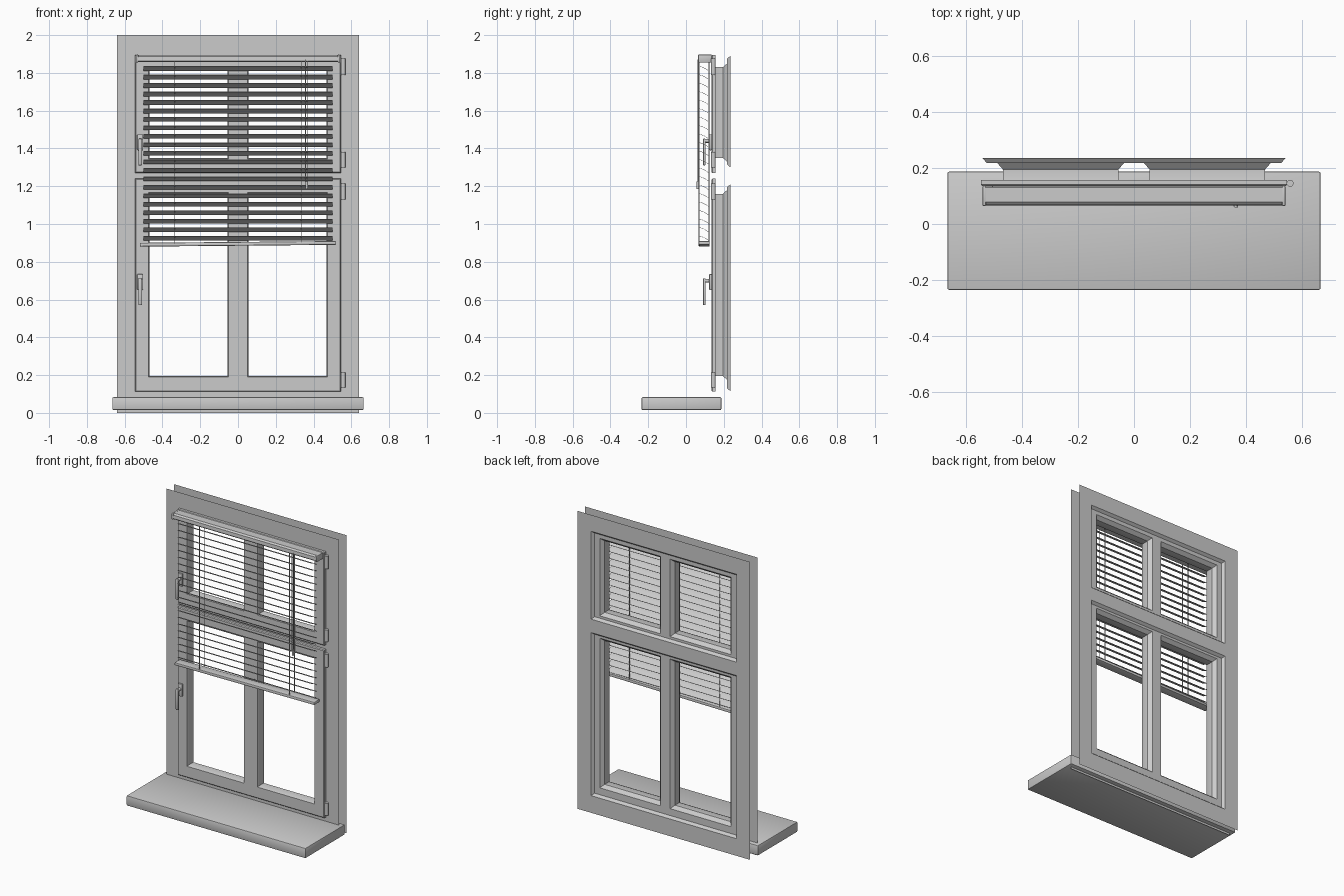
import bpy, bmesh, math
from mathutils import Matrix, Vector

if "Cube" in bpy.data.objects:
    bpy.data.objects.remove(bpy.data.objects["Cube"])


def finish(name, bm, angle=30, merge=True):
    if merge:
        bmesh.ops.remove_doubles(bm, verts=bm.verts, dist=0.0002)
    me = bpy.data.meshes.new(name)
    bm.to_mesh(me)
    bm.free()
    ob = bpy.data.objects.new(name, me)
    bpy.context.collection.objects.link(ob)
    bpy.ops.object.select_all(action='DESELECT')
    ob.select_set(True)
    bpy.context.view_layer.objects.active = ob
    bpy.ops.object.shade_smooth_by_angle(angle=math.radians(angle))
    return ob


def grow(r, d):
    return (r[0] - d, r[1] + d, r[2] - d, r[3] + d)


# flat sheet (x0, x1, z0, z1) at depth y with rectangular holes
def sheet(bm, outer, holes, y, back=False):
    xs = sorted({v for r in [outer] + holes for v in r[:2]})
    zs = sorted({v for r in [outer] + holes for v in r[2:]})
    for x0, x1 in zip(xs, xs[1:]):
        for z0, z1 in zip(zs, zs[1:]):
            cx, cz = (x0 + x1) / 2, (z0 + z1) / 2
            if any(h[0] < cx < h[1] and h[2] < cz < h[3] for h in holes):
                continue
            c = [(x0, z0), (x1, z0), (x1, z1), (x0, z1)]
            if back:
                c.reverse()
            bm.faces.new([bm.verts.new((x, y, z)) for x, z in c])


# walls linking a series of (rectangle, depth) outlines
def loft(bm, steps, inward=True):
    rings = [[bm.verts.new((x, y, z)) for x, z in
              ((r[0], r[2]), (r[1], r[2]), (r[1], r[3]), (r[0], r[3]))] for r, y in steps]
    for a, b in zip(rings, rings[1:]):
        for i in range(4):
            j = (i + 1) % 4
            q = [a[i], b[i], b[j], a[j]]
            bm.faces.new(q[::-1] if inward else q)


# closed (y, z) profile swept along x
def sweep_x(bm, pts, x0, x1):
    a = [bm.verts.new((x0, y, z)) for y, z in pts]
    b = [bm.verts.new((x1, y, z)) for y, z in pts]
    n = len(pts)
    fs = [bm.faces.new(a), bm.faces.new(b[::-1])]
    fs += [bm.faces.new((a[i], b[i], b[(i + 1) % n], a[(i + 1) % n])) for i in range(n)]
    bmesh.ops.recalc_face_normals(bm, faces=fs)


def box(bm, x0, x1, y0, y1, z0, z1, bevel=0.0):
    m = Matrix.Translation(((x0 + x1) / 2, (y0 + y1) / 2, (z0 + z1) / 2)) @ \
        Matrix.Diagonal((x1 - x0, y1 - y0, z1 - z0, 1))
    vs = bmesh.ops.create_cube(bm, size=1, matrix=m)['verts']
    if bevel:
        es = list({e for v in vs for e in v.link_edges})
        bmesh.ops.bevel(bm, geom=es, offset=bevel, segments=2, affect='EDGES', profile=0.5)


def rod(bm, p, q, r, seg=8):
    p, q = Vector(p), Vector(q)
    d = q - p
    m = Matrix.Translation((p + q) / 2) @ d.to_track_quat('Z', 'Y').to_matrix().to_4x4()
    bmesh.ops.create_cone(bm, cap_ends=True, segments=seg, radius1=r, radius2=r,
                          depth=d.length, matrix=m)


FRONT, BACK = 0.157, 0.235
wall = (-0.64, 0.64, 0.0, 2.0)
# name, sash outline, outside recess, pane z range
sashes = [("upper", (-0.545, 0.545, 1.27, 1.895), (-0.54, 0.54, 1.30, 1.89), (1.35, 1.83)),
          ("lower", (-0.545, 0.545, 0.112, 1.24), (-0.54, 0.54, 0.115, 1.21), (0.195, 1.16))]

# inner and outer frame sheets
bm = bmesh.new()
sheet(bm, wall, [s[1] for s in sashes], FRONT)
finish("inner_frame", bm)
bm = bmesh.new()
sheet(bm, wall, [s[2] for s in sashes], BACK, True)
finish("outer_frame", bm)

# sashes with two panes each
for name, out, rec, (z0, z1) in sashes:
    panes = [(-0.468, -0.055, z0, z1), (0.055, 0.468, z0, z1)]
    bm = bmesh.new()
    loft(bm, [(out, FRONT), (out, 0.14), (grow(out, -0.005), 0.135)], False)
    sheet(bm, grow(out, -0.005), [grow(p, 0.006) for p in panes], 0.135)
    for p in panes:
        loft(bm, [(grow(p, 0.006), 0.135), (p, 0.15), (p, 0.195), (grow(p, 0.02), 0.218)])
    sheet(bm, grow(rec, -0.014), [grow(p, 0.02) for p in panes], 0.218, True)
    loft(bm, [(grow(rec, -0.014), 0.218), (rec, BACK)])
    bmesh.ops.remove_doubles(bm, verts=bm.verts, dist=0.0002)
    bmesh.ops.recalc_face_normals(bm, faces=bm.faces)
    bm.faces.ensure_lookup_table()
    # front faces must look forward
    f = min(bm.faces, key=lambda f: f.calc_center_median().y)
    if f.normal.y > 0:
        bmesh.ops.reverse_faces(bm, faces=bm.faces)
    finish(name + "_sash", bm, 40)

# sill
bm = bmesh.new()
box(bm, -0.665, 0.665, -0.235, 0.187, 0.015, 0.083, 0.006)
finish("sill", bm, 40)

# hinges
bm = bmesh.new()
for z0, z1 in ((1.79, 1.875), (1.30, 1.38), (1.13, 1.215), (0.135, 0.215)):
    rod(bm, (0.557, 0.145, z0), (0.557, 0.145, z1), 0.012, 16)
    box(bm, 0.54, 0.556, 0.141, 0.15, z0 + 0.01, z1 - 0.01)
finish("hinges", bm, 40, False)

# handles
for name, z in (("upper", 1.39), ("lower", 0.65)):
    bm = bmesh.new()
    box(bm, -0.534, -0.502, 0.122, 0.137, z, z + 0.085, 0.005)
    rod(bm, (-0.518, 0.125, z + 0.05), (-0.518, 0.1, z + 0.05), 0.010, 12)
    box(bm, -0.528, -0.508, 0.09, 0.104, z - 0.08, z + 0.062, 0.005)
    finish(name + "_handle", bm, 40, False)

# blind head rail with end caps
bm = bmesh.new()
rail = [(0.066, 1.864), (0.073, 1.857), (0.13, 1.857), (0.134, 1.862),
        (0.134, 1.89), (0.13, 1.895), (0.078, 1.895), (0.068, 1.886)]
sweep_x(bm, rail, -0.53, 0.53)
for s in (-1, 1):
    box(bm, s * 0.534 - 0.006, s * 0.534 + 0.006, 0.064, 0.136, 1.855, 1.897, 0.004)
finish("blind_head_rail", bm, 40, False)

# tilted curved slats
bm = bmesh.new()
tilt = math.radians(-26)
arc = [(-0.026 + 0.013 * i, 0.003 * (1 - ((i - 2) / 2) ** 2)) for i in range(5)]
prof = arc + [(u, w - 0.002) for u, w in reversed(arc)]
for i in range(21):
    z = 1.824 - 0.0449 * i
    sweep_x(bm, [(0.095 + u * math.cos(tilt) - w * math.sin(tilt),
                  z + u * math.sin(tilt) + w * math.cos(tilt)) for u, w in prof], -0.5, 0.5)
finish("blind_slats", bm, 35, False)

# slightly crooked bottom rail
bm = bmesh.new()
box(bm, -0.52, 0.52, 0.066, 0.125, -0.01, 0.01, 0.006)
bmesh.ops.rotate(bm, verts=bm.verts, cent=(0, 0, 0), matrix=Matrix.Rotation(-0.009, 3, 'Y'))
bmesh.ops.translate(bm, verts=bm.verts, vec=(0, 0, 0.895))
finish("blind_bottom_rail", bm, 40, False)

# ladder cords
bm = bmesh.new()
for x in (-0.335, 0.335):
    for y in (0.069, 0.121):
        rod(bm, (x, y, 0.895), (x, y, 1.86), 0.0025, 6)
finish("ladder_cords", bm, 40, False)

# pull cord with end knob
bm = bmesh.new()
for x in (0.357, 0.367):
    rod(bm, (x, 0.064, 1.22), (x, 0.064, 1.87), 0.0025, 6)
rod(bm, (0.364, 0.063, 1.185), (0.364, 0.063, 1.225), 0.007, 12)
finish("pull_cord", bm, 40, False)
